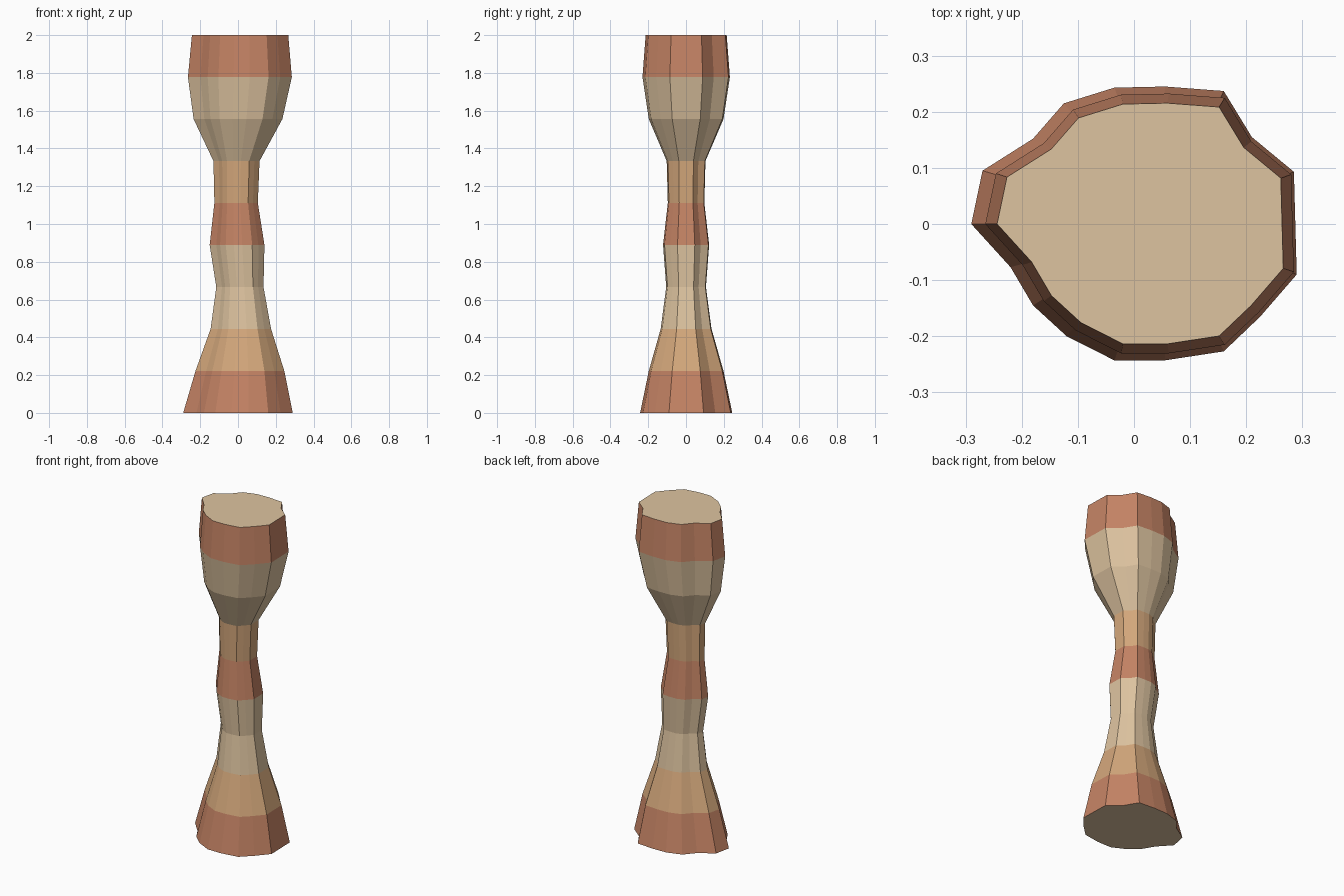
import bpy, bmesh

cube = bpy.data.objects.get("Cube")
if cube:
    bpy.data.objects.remove(cube, do_unlink=True)


def make_material(name, rgb):
    mat = bpy.data.materials.new(name)
    mat.use_nodes = True
    mat.diffuse_color = (*rgb, 1)
    mat.node_tree.nodes["Principled BSDF"].inputs["Base Color"].default_value = (*rgb, 1)
    return mat


BEIGE, TAN, TERRACOTTA = range(3)
materials = [
    make_material("beige", (0.73, 0.55, 0.35)),
    make_material("tan", (0.66, 0.39, 0.20)),
    make_material("terracotta", (0.56, 0.23, 0.13)),
]

# Irregular cross-section at the foot, seen from above
outline = [
    (-.29, 0), (-.22, -.077), (-.18, -.145), (-.12, -.2), (-.035, -.243),
    (.055, -.243), (.16, -.227), (.225, -.165), (.29, -.09), (.285, .093),
    (.21, .155), (.16, .237), (.055, .245), (-.035, .243), (-.125, .215),
    (-.18, .152), (-.27, .095),
]

# Evenly spaced rings going up: half width, sideways drift
rings = [(.29, 0), (.235, .01), (.16, .015), (.125, .01), (.145, -.005),
         (.115, -.01), (.122, -.008), (.235, 0), (.275, .01), (.255, .011)]
bands = [TERRACOTTA, TAN, BEIGE, BEIGE, TERRACOTTA, TAN, BEIGE, BEIGE, TERRACOTTA]

bm = bmesh.new()
levels = []
for i, (half, drift) in enumerate(rings):
    s = half / rings[0][0]
    z = 2 * i / (len(rings) - 1)
    levels.append([bm.verts.new((x * s + drift, y * s, z)) for x, y in outline])

# Coloured bands of the shaft
n = len(outline)
for band, low, high in zip(bands, levels, levels[1:]):
    for j in range(n):
        k = (j + 1) % n
        bm.faces.new((low[j], low[k], high[k], high[j])).material_index = band

# Flat caps
bm.faces.new(levels[-1]).material_index = BEIGE
bm.faces.new(levels[0][::-1]).material_index = BEIGE
bmesh.ops.recalc_face_normals(bm, faces=bm.faces)

mesh = bpy.data.meshes.new("banded_pillar")
bm.to_mesh(mesh)
bm.free()
for mat in materials:
    mesh.materials.append(mat)
bpy.context.collection.objects.link(bpy.data.objects.new("banded_pillar", mesh))
